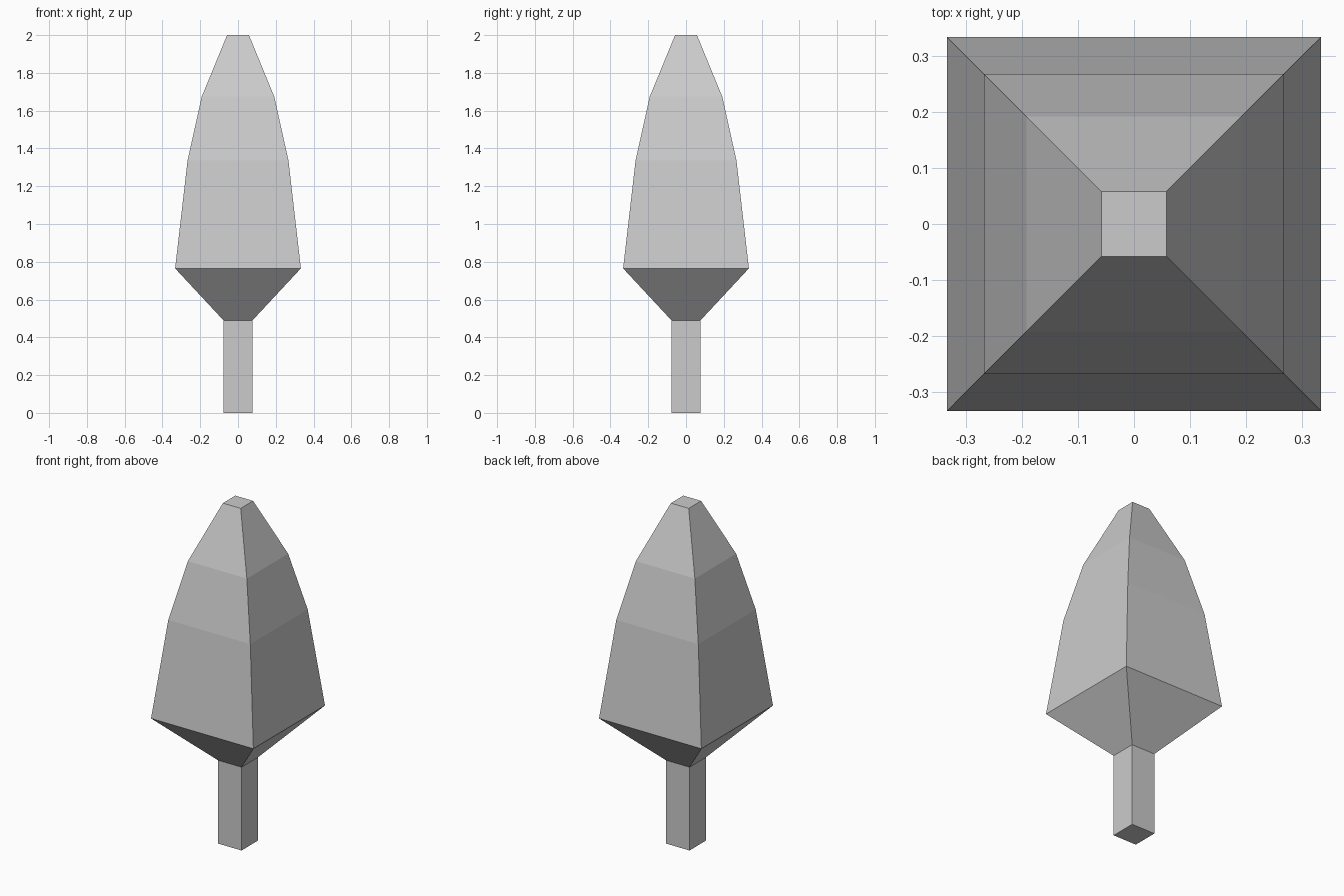
import bpy
import bmesh

if "Cube" in bpy.data.objects:
    bpy.data.objects.remove(bpy.data.objects["Cube"])


def square_loft(name, profile, cap_bottom=True, cap_top=True):
    """Stack square rings given as (half_width, z) and skin them with flat quads."""
    bm = bmesh.new()
    corners = [(-1, -1), (1, -1), (1, 1), (-1, 1)]
    rings = [[bm.verts.new((cx * w, cy * w, z)) for cx, cy in corners]
             for w, z in profile]
    for low, high in zip(rings, rings[1:]):
        for i in range(4):
            j = (i + 1) % 4
            bm.faces.new((low[i], low[j], high[j], high[i]))
    if cap_bottom:
        bm.faces.new(rings[0][::-1])
    if cap_top:
        bm.faces.new(rings[-1])
    mesh = bpy.data.meshes.new(name)
    bm.to_mesh(mesh)
    bm.free()
    obj = bpy.data.objects.new(name, mesh)
    bpy.context.collection.objects.link(obj)
    return obj


# Trunk: square post, open where it meets the crown
square_loft("trunk", [(0.077, 0.0), (0.077, 0.49)], cap_top=False)

# Crown: flared underside, then tapering to a small flat tip
square_loft("crown", [(0.077, 0.49), (0.333, 0.765), (0.267, 1.337),
                      (0.192, 1.674), (0.058, 2.0)], cap_bottom=False)
